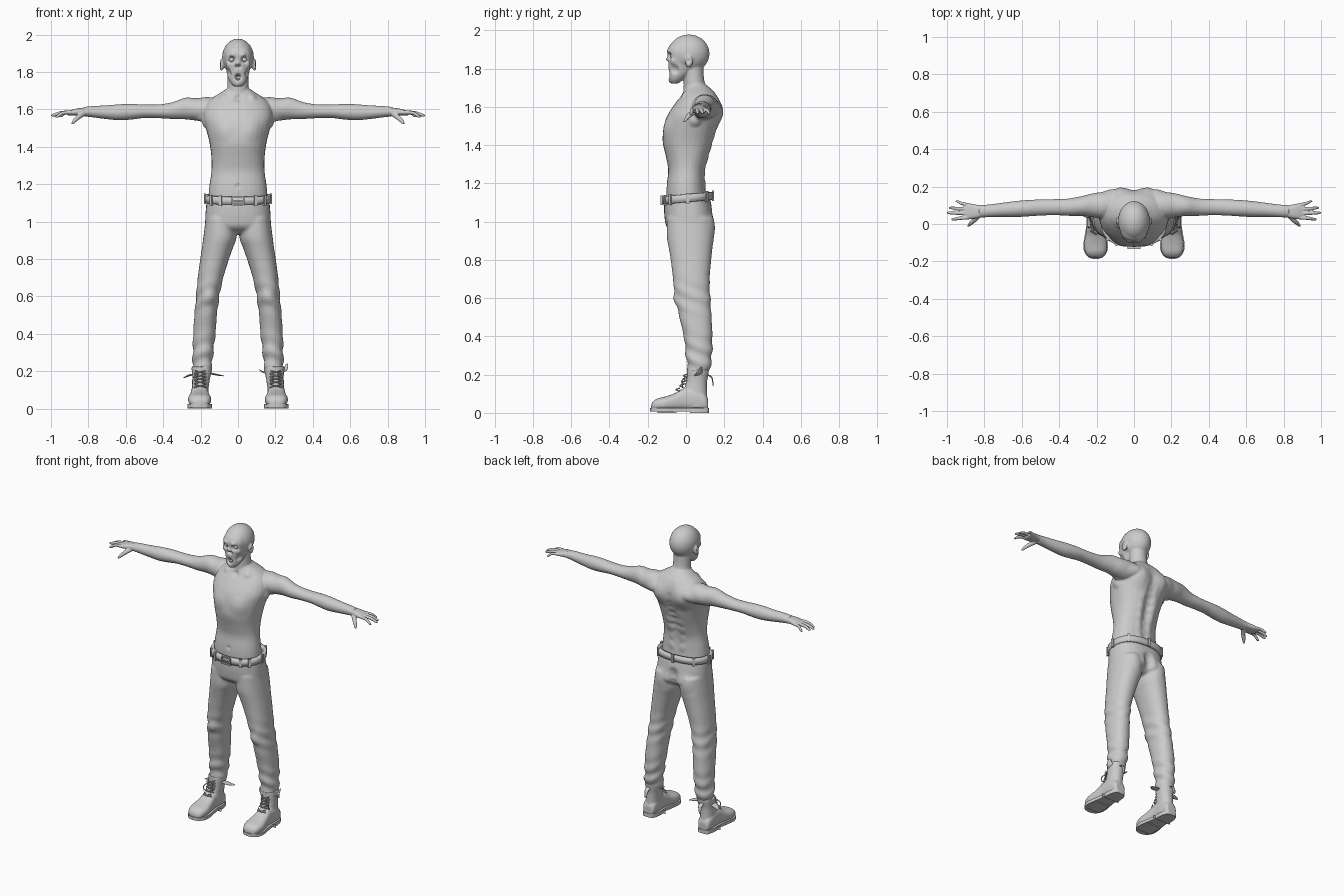
import bpy, bmesh, math
from mathutils import Vector as V


def new_object(name, bm, smooth=True):
    bmesh.ops.recalc_face_normals(bm, faces=bm.faces)
    me = bpy.data.meshes.new(name)
    bm.to_mesh(me)
    bm.free()
    for p in me.polygons:
        p.use_smooth = smooth
    ob = bpy.data.objects.new(name, me)
    bpy.context.collection.objects.link(ob)
    return ob


def spline(rows, n=4):
    out = []
    for i in range(len(rows) - 1):
        a, b, c, d = (rows[max(0, min(len(rows) - 1, i + k))] for k in (-1, 0, 1, 2))
        for j in range(n):
            t = j / n
            out.append([0.5 * (2 * q + (r - p) * t + (2 * p - 5 * q + 4 * r - s) * t * t
                               + (3 * q - p - 3 * r + s) * t ** 3) for p, q, r, s in zip(a, b, c, d)])
    return out + [list(rows[-1])]


def ring(c, u, v, n=32, e=2.0):
    f = lambda w: math.copysign(abs(w) ** (2 / e), w)
    return [V(c) + V(u) * f(math.cos(k * math.tau / n)) + V(v) * f(math.sin(k * math.tau / n)) for k in range(n)]


def loft(name, rings, closed=False):
    bm = bmesh.new()
    vs = [[bm.verts.new(p) for p in r] for r in rings]
    n = len(vs[0])
    pairs = list(zip(vs, vs[1:])) + ([(vs[-1], vs[0])] if closed else [])
    for a, b in pairs:
        for k in range(n):
            bm.faces.new((a[k], a[(k + 1) % n], b[(k + 1) % n], b[k]))
    if not closed:
        bm.faces.new(vs[0])
        bm.faces.new(vs[-1])
    return new_object(name, bm)


def zloft(name, rows, s=1, e=2.2):
    # rows: z, centre x, half width, front y, back y
    return loft(name, [ring((s * cx, (f + b) / 2, z), (w, 0, 0), (0, (b - f) / 2, 0), e=e)
                       for z, cx, w, f, b in spline(rows)])


def tube(name, rows, flat=1.0, n=12, s=1, up=(0, 0, 1)):
    # rows: x, y, z, radius
    rows = spline([(s * r[0], *r[1:]) for r in rows])
    rings = []
    for i, r in enumerate(rows):
        t = (V(rows[min(i + 1, len(rows) - 1)][:3]) - V(rows[max(i - 1, 0)][:3])).normalized()
        side = t.cross(V(up)).normalized()
        rings.append(ring(r[:3], side * r[3], side.cross(t) * r[3] * flat, n))
    return loft(name, rings)


def ball(name, c, r):
    bm = bmesh.new()
    bmesh.ops.create_uvsphere(bm, u_segments=28, v_segments=18, radius=1)
    for v in bm.verts:
        v.co = V([v.co[k] * r[k] + c[k] for k in range(3)])
    return new_object(name, bm)


def box(name, c, size, rot=0):
    bm = bmesh.new()
    bmesh.ops.create_cube(bm, size=1)
    bmesh.ops.scale(bm, vec=size, verts=bm.verts)
    ob = new_object(name, bm, False)
    ob.location = c
    ob.rotation_euler.z = rot
    return ob


def fuse(name, parts, voxel, smooth):
    bm = bmesh.new()
    for p in parts:
        bm.from_mesh(p.data)
        bpy.data.objects.remove(p)
    ob = new_object(name, bm)
    m = ob.modifiers.new("fuse", 'REMESH')
    m.mode, m.voxel_size = 'VOXEL', voxel
    m = ob.modifiers.new("soften", 'SMOOTH')
    m.factor, m.iterations = 0.5, smooth
    me = bpy.data.meshes.new_from_object(ob.evaluated_get(bpy.context.evaluated_depsgraph_get()))
    ob.modifiers.clear()
    ob.data = me
    for p in me.polygons:
        p.use_smooth = True
    return ob


def sculpt(ob, strokes):
    # stroke: centre, radius, push vector; applied on both sides of x = 0
    for c, r, d in strokes:
        for v in ob.data.vertices:
            s = -1 if v.co.x < 0 else 1
            q = (V((abs(v.co.x), v.co.y, v.co.z)) - V(c)).length_squared / (r * r)
            if q < 1:
                v.co += V((s * d[0], d[1], d[2])) * (1 - q) ** 2


# Bare upper body: torso, neck, head and arms
parts = [
    zloft("torso", [(1.08, 0, .16, -.10, .11), (1.15, 0, .157, -.103, .103), (1.2, 0, .152, -.10, .1),
                    (1.27, 0, .142, -.093, .1), (1.34, 0, .142, -.105, .12), (1.42, 0, .152, -.122, .147),
                    (1.5, 0, .172, -.115, .168), (1.56, 0, .185, -.095, .18), (1.62, 0, .175, -.055, .18),
                    (1.66, 0, .14, -.025, .162), (1.695, 0, .085, -.008, .13), (1.72, 0, .05, 0, .1)]),
    zloft("neck", [(1.6, 0, .08, -.03, .14), (1.68, 0, .062, -.014, .115), (1.74, 0, .056, -.012, .095),
                   (1.84, 0, .055, -.01, .09)], e=2),
    zloft("face", [(1.722, 0, .022, -.078, -.04), (1.745, 0, .042, -.088, -.012), (1.78, 0, .056, -.09, .03),
                   (1.83, 0, .067, -.094, .06), (1.87, 0, .074, -.096, .06), (1.9, 0, .072, -.096, .05),
                   (1.93, 0, .06, -.08, .04)], e=2.3),
    ball("skull", (0, .015, 1.878), (.085, .108, .1))]
for s in (1, -1):
    parts.append(ball("ear", (s * .088, .015, 1.838), (.011, .02, .033)))
    arm = [(.08, .11, 1.6, .055, .055), (.16, .1, 1.6, .07, .066), (.22, .1, 1.6, .064, .06),
           (.28, .096, 1.605, .053, .058), (.35, .09, 1.594, .046, .045), (.42, .09, 1.59, .043, .037),
           (.5, .088, 1.59, .043, .036), (.56, .085, 1.588, .044, .041), (.63, .08, 1.585, .043, .043),
           (.7, .076, 1.585, .038, .037), (.78, .07, 1.588, .034, .03), (.83, .068, 1.588, .034, .024)]
    parts.append(loft("arm", [ring((s * x, y, z), (0, ry, 0), (0, 0, rz)) for x, y, z, ry, rz in spline(arm)]))
body = fuse("upper_body", parts, .0055, 4)
strokes = [((.095, .17, 1.56), .1, (0, .025, .005)), ((.08, -.1, 1.49), .075, (0, -.008, 0)),
           ((.19, .05, 1.53), .05, (.012, 0, -.01)), ((0, -.03, 1.66), .03, (0, .012, 0)),
           ((.08, -.01, 1.665), .03, (0, -.006, .006)), ((0, -.1, 1.19), .02, (0, .006, 0)),
           ((.034, -.092, 1.866), .025, (0, .026, 0)), ((.03, -.095, 1.892), .022, (0, -.008, 0)),
           ((.056, -.07, 1.838), .024, (.006, -.006, 0)), ((.055, -.06, 1.795), .032, (-.012, .006, 0)),
           ((0, -.095, 1.848), .017, (0, -.01, 0)), ((.007, -.095, 1.828), .014, (0, .024, 0)),
           ((0, -.09, 1.772), .023, (0, .034, 0)), ((0, -.085, 1.732), .022, (0, -.006, 0)),
           ((.1, .012, 1.84), .016, (-.008, 0, 0))]
strokes += [((0, .13, 1.22 + .05 * k), .06, (0, -.008 - .0025 * k, 0)) for k in range(9)]
strokes += [((.04, .11, 1.2 + .06 * k), .04, (0, .006, 0)) for k in range(4)]
sculpt(body, strokes)

# Eyes and teeth
for s in (1, -1):
    ball("eye", (s * .034, -.068, 1.866), (.015, .014, .013))
for k in range(-2, 3):
    box("upper_tooth", (.0075 * k, -.08 + .0012 * k * k, 1.784), (.0065, .006, .012))
    box("lower_tooth", (.0075 * k, -.077 + .0012 * k * k, 1.759), (.0065, .006, .011))

# Hands: palm, four spread fingers and a thumb
for s in (1, -1):
    hand = [loft("palm", [ring((s * x, y, z), (0, ry, 0), (0, 0, rz), 20, 2.5) for x, y, z, ry, rz in spline(
        [(.8, .069, 1.588, .03, .022), (.84, .067, 1.588, .036, .02), (.875, .067, 1.585, .041, .017),
         (.91, .068, 1.579, .038, .011)])])]
    for y0, x1, y1, z1, r in ((.1, .955, .121, 1.562, .0085), (.079, .99, .086, 1.566, .0095),
                              (.057, 1, .06, 1.566, .01), (.036, .977, .025, 1.56, .0095)):
        hand.append(tube("finger", [(.875, y0, 1.584, r * 1.15), ((.89 + x1) / 2, (y0 + y1) / 2, 1.582, r),
                                    (x1 - .012, y1, z1 + .003, r * .8), (x1, y1, z1, r * .4)], s=s))
    hand.append(tube("thumb", [(.825, .055, 1.58, .015), (.85, .025, 1.562, .0135), (.872, .005, 1.542, .011),
                               (.887, -.012, 1.522, .005)], s=s))
    fuse("hand", hand, .0035, 3)

# Trousers
parts = [zloft("hips", [(1.135, 0, .166, -.112, .122), (1.08, 0, .171, -.115, .134), (1.02, 0, .175, -.112, .142),
                        (.97, 0, .172, -.1, .142), (.935, 0, .13, -.05, .09)], e=2.4)]
for s in (1, -1):
    parts.append(zloft("leg", [(1.02, .092, .08, -.1, .138), (.92, .096, .089, -.1, .145), (.86, .11, .083, -.09, .138),
                               (.8, .125, .077, -.08, .132), (.7, .147, .068, -.068, .124), (.6, .162, .062, -.056, .127),
                               (.5, .173, .06, -.035, .134), (.4, .18, .06, -.012, .138), (.3, .187, .054, .0, .136),
                               (.23, .19, .052, .008, .126), (.2, .19, .047, .012, .115)], s))
trousers = fuse("trousers", parts, .008, 4)
sculpt(trousers, [((0, .15, z), .05, (0, -.018, 0)) for z in (.95, .99, 1.03)]
       + [((.085, .13, .98), .08, (0, .01, 0)), ((.16, -.06, .6), .06, (0, -.008, 0))])
for v in trousers.data.vertices:  # cloth folds at knees and hems
    x, y, z = v.co
    w = math.exp(-((z - .28) / .1) ** 2) + .7 * math.exp(-((z - .6) / .08) ** 2)
    v.co += v.normal * .0045 * w * math.sin(75 * z + 30 * y + 20 * abs(x))

# Belt with loops and buckle
belt_z = lambda y: 1.122 + .09 * y
section = [(0, -.021), (.008, -.019), (.008, .019), (0, .021), (-.012, .021), (-.012, -.021)]
belt = []
for o, h in section:
    r = ring((0, .009, 0), (.168 + o, 0, 0), (0, .124 + o, 0), 64, 2.4)
    belt.append([V((p.x, p.y, belt_z(p.y) + h)) for p in r])
loft("belt", belt, True)
outer = ring((0, .009, 0), (.177, 0, 0), (0, .133, 0), 64, 2.4)
for k in (0, 8, 16, 24, 32, 39, 43, 53, 57):
    p, t = outer[k], outer[(k + 1) % 64] - outer[k - 1]
    box("belt_loop", (p.x, p.y, belt_z(p.y)), (.016, .011, .056), math.atan2(t.y, t.x))
for s in (1, -1):
    box("buckle_side", (s * .03, -.127, 1.112), (.008, .012, .05))
    box("buckle_bar", (0, -.127, 1.112 + s * .021), (.06, .012, .008))
box("buckle_pin", (.0, -.129, 1.112), (.05, .007, .006))

# Boots: upper, sole, heel, laces and loose collar flaps
for s in (1, -1):
    foot = [(.116, .03, .07), (.1, .042, .1), (.05, .047, .13), (-.01, .047, .13), (-.06, .054, .102),
            (-.11, .062, .085), (-.15, .056, .075), (-.172, .042, .06), (-.182, .02, .042)]
    upper = [loft("foot", [ring((s * .205, y, (h + .012) / 2), (w, 0, 0), (0, 0, (h - .012) / 2), e=2.6)
                           for y, w, h in spline(foot)]),
             zloft("shaft", [(.03, .205, .045, .0, .114), (.1, .202, .044, -.012, .11), (.16, .197, .047, .0, .11),
                             (.2, .194, .053, .004, .117), (.225, .194, .055, .004, .12)], s)]
    fuse("boot_upper", upper, .005, 3)
    outline = [(.12, .01), (.112, .036), (.06, .05), (0, .049), (-.06, .058), (-.11, .066), (-.15, .06),
               (-.178, .038), (-.188, .008)]
    edge = spline(outline, 3)
    loop = [(w, y) for y, w in edge] + [(-w, y) for y, w in reversed(edge)]
    sole = loft("sole", [[V((s * .205 + x, y, z)) for x, y in loop] for z in (.006, .026)])
    heel = loft("heel", [[V((s * .205 + x, max(y, .02) if h else min(y, -.05), z)) for x, y in loop]
                         for h in (1,) for z in (0, .02)])
    tread = box("front_tread", (s * .205, -.1, .005), (.1, .1, .01))
    for o in (sole, heel):
        for p in o.data.polygons:
            p.use_smooth = False
    steps = [(-.045, .115), (-.025, .135), (-.014, .153), (-.008, .17), (-.006, .188)]
    for i, (y, z) in enumerate(steps):
        for d in (1, -1):
            z2 = z + .014
            tube("lace", [(.202 - d * .026, y + .008, z, .0032), (.202, y - .008, (z + z2) / 2, .0032),
                          (.202 + d * .026, y + .012, z2, .0032)], n=6, s=s)
            ball("eyelet", (s * (.202 + d * .028), y + .008, z), (.005, .005, .005))
    tube("bootlace_end", [(.22, -.005, .185, .003), (.24, -.022, .165, .003), (.242, -.015, .13, .003)],
         n=6, s=s, up=(1, 0, 0))

flaps = [[(-.23, .05, .185, .02), (-.262, .06, .178, .022), (-.29, .07, .165, .008)],
         [(-.15, .05, .19, .02), (-.115, .06, .182, .022), (-.078, .075, .175, .008)],
         [(.235, .06, .195, .02), (.252, .07, .21, .02), (.262, .08, .24, .006)],
         [(.155, .06, .19, .02), (.13, .065, .198, .018), (.112, .07, .21, .006)]]
for f in flaps:
    tube("boot_flap", f, .22, n=12)
for s in (1, -1):
    tube("rear_pull_tab", [(.2, .11, .2, .014), (.2, .135, .185, .014), (.203, .142, .14, .007)],
         .25, s=s, up=(0, 1, 0))
